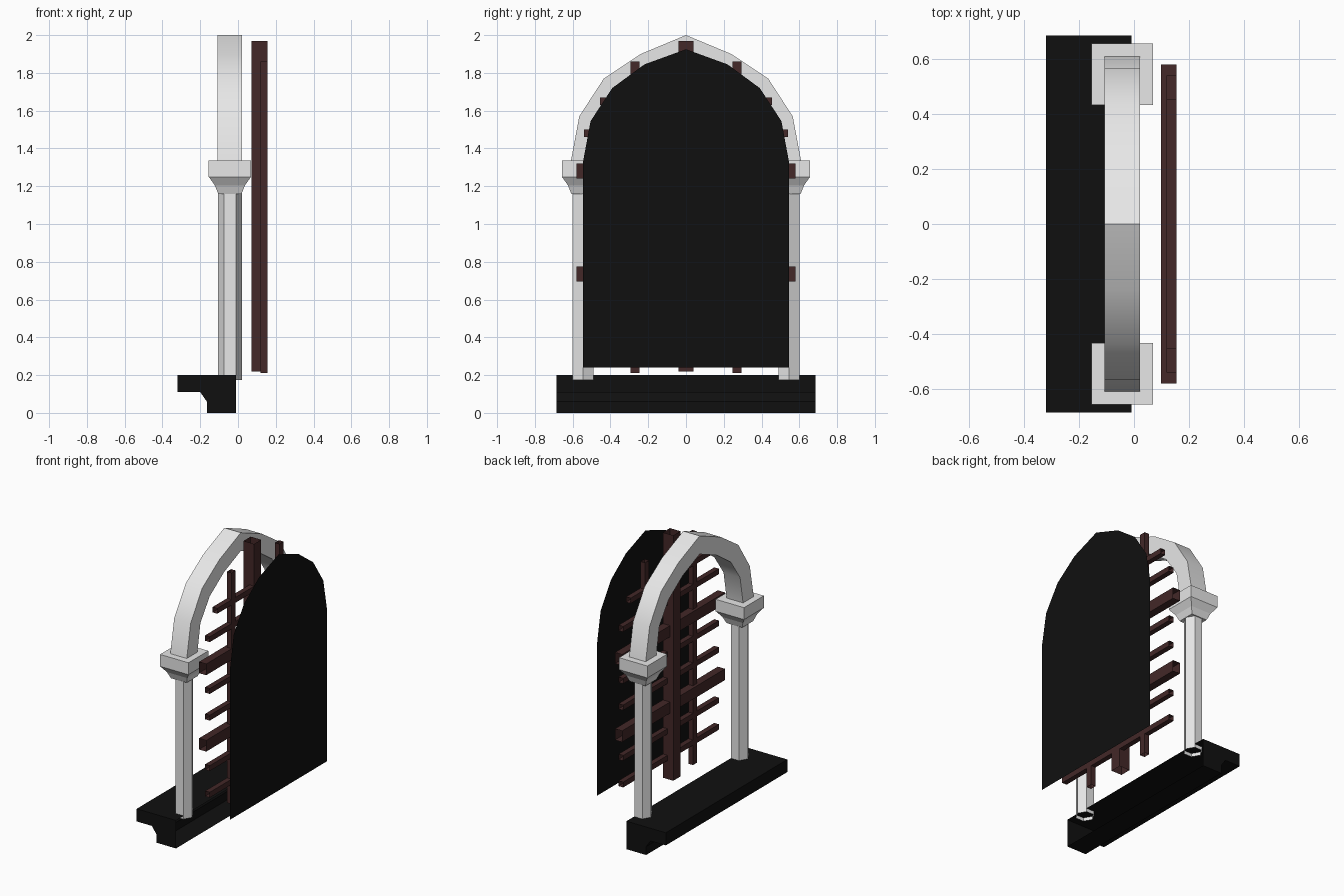
import bpy, bmesh, math
from mathutils import Vector

cube = bpy.data.objects.get("Cube")
if cube:
    bpy.data.objects.remove(cube, do_unlink=True)


def material(name, rgb):
    m = bpy.data.materials.new(name)
    m.use_nodes = True
    m.diffuse_color = (*rgb, 1)
    m.node_tree.nodes["Principled BSDF"].inputs["Base Color"].default_value = (*rgb, 1)
    return m


STONE = material("pale_stone", (0.8, 0.8, 0.8))
WOOD = material("dark_wood", (0.056, 0.021, 0.021))
BLACK = material("black", (0.005, 0.005, 0.005))


def finish(name, bm, mat, smooth=False):
    bmesh.ops.recalc_face_normals(bm, faces=bm.faces)
    mesh = bpy.data.meshes.new(name)
    bm.to_mesh(mesh)
    bm.free()
    mesh.materials.append(mat)
    ob = bpy.data.objects.new(name, mesh)
    bpy.context.collection.objects.link(ob)
    if smooth:
        bpy.ops.object.select_all(action='DESELECT')
        ob.select_set(True)
        bpy.context.view_layer.objects.active = ob
        bpy.ops.object.shade_smooth_by_angle(angle=math.radians(30))
    return ob


def loft(bm, rings, start_cap=False, end_cap=False):
    """Join closed rings of points with quads."""
    rows = [[bm.verts.new(p) for p in ring] for ring in rings]
    for a, b in zip(rows, rows[1:]):
        for i in range(len(a)):
            j = (i + 1) % len(a)
            bm.faces.new((a[i], a[j], b[j], b[i]))
    if start_cap:
        bm.faces.new(rows[0])
    if end_cap:
        bm.faces.new(rows[-1])


def rect_z(cx, cy, hx, hy, z):
    return [(cx - hx, cy - hy, z), (cx + hx, cy - hy, z),
            (cx + hx, cy + hy, z), (cx - hx, cy + hy, z)]


# Sill: moulded profile along y, left open towards the window
profile = [(-0.01, 0.2), (-0.32, 0.2), (-0.32, 0.11), (-0.2, 0.11),
           (-0.165, 0.06), (-0.165, 0), (-0.01, 0)]
bm = bmesh.new()
loft(bm, [[(x, y, z) for x, z in profile] for y in (-0.685, 0.685)], True, True)
back = [f for f in bm.faces if all(abs(v.co.x + 0.01) < 1e-4 for v in f.verts)]
bmesh.ops.delete(bm, geom=back, context='FACES_ONLY')
finish("sill", bm, BLACK)

# Columns and capitals
CX, CY = -0.043, 0.545
for side, s in (("left", 1), ("right", -1)):
    bm = bmesh.new()
    loft(bm, [[(CX + 0.063 * math.cos(k * math.pi / 3),
                s * CY + 0.063 * math.sin(k * math.pi / 3), z) for k in range(6)]
              for z in (0.175, 1.17)])
    finish(side + "_column", bm, STONE)

    bm = bmesh.new()
    steps = [(0.062, 1.16), (0.08, 1.205), (0.112, 1.25), (0.112, 1.335)]
    loft(bm, [rect_z(CX, s * CY, h, h, z) for h, z in steps], True, True)
    finish(side + "_capital", bm, STONE)

# Pointed arch: outer and inner curves, mirrored about y = 0
outer = [(0.61, 1.33), (0.565, 1.57), (0.435, 1.77), (0.24, 1.9), (0, 2.0)]
inner = [(0.49, 1.33), (0.455, 1.53), (0.35, 1.68), (0.19, 1.79), (0, 1.87)]


def mirrored(half):
    return half + [(-y, z) for y, z in reversed(half[:-1])]


bm = bmesh.new()
loft(bm, [[(-0.108, *o), (0.022, *o), (0.022, *i), (-0.108, *i)]
          for o, i in zip(mirrored(outer), mirrored(inner))])
finish("arch", bm, STONE, smooth=True)

# Dark pane: a single arched sheet
pane = [(0.545, 0.24), (0.545, 1.33), (0.505, 1.545), (0.39, 1.72), (0.22, 1.845), (0, 1.925)]
bm = bmesh.new()
f = bm.faces.new([bm.verts.new((0.32, y, z)) for y, z in mirrored(pane)])
ob = finish("pane", bm, BLACK)
if ob.data.polygons[0].normal.x < 0:
    ob.data.flip_normals()


# Lattice: open-ended wooden bars
def upright(name, x0, y, half, z0, z1):
    bm = bmesh.new()
    c, h = (x0 + 0.155) / 2, (0.155 - x0) / 2
    loft(bm, [rect_z(c, y, h, half, z) for z in (z0, z1)])
    finish(name, bm, WOOD)


def crossbar(name, x0, z, half, length):
    bm = bmesh.new()
    loft(bm, [[(x0, y, z - half), (0.155, y, z - half),
               (0.155, y, z + half), (x0, y, z + half)] for y in (-length, length)])
    finish(name, bm, WOOD)


upright("centre_post", 0.072, 0, 0.04, 0.22, 1.97)
for side, s in (("left", 1), ("right", -1)):
    upright(side + "_thin_post", 0.118, s * 0.27, 0.023, 0.21, 1.86)
for name, z in (("upper_rail", 1.28), ("lower_rail", 0.735)):
    crossbar(name, 0.098, z, 0.04, 0.58)
for n, z in enumerate((0.37, 0.56, 0.92, 1.11, 1.48, 1.65)):
    crossbar(f"thin_rail_{n + 1}", 0.118, z, 0.019, 0.455 if z > 1.6 else 0.54)
